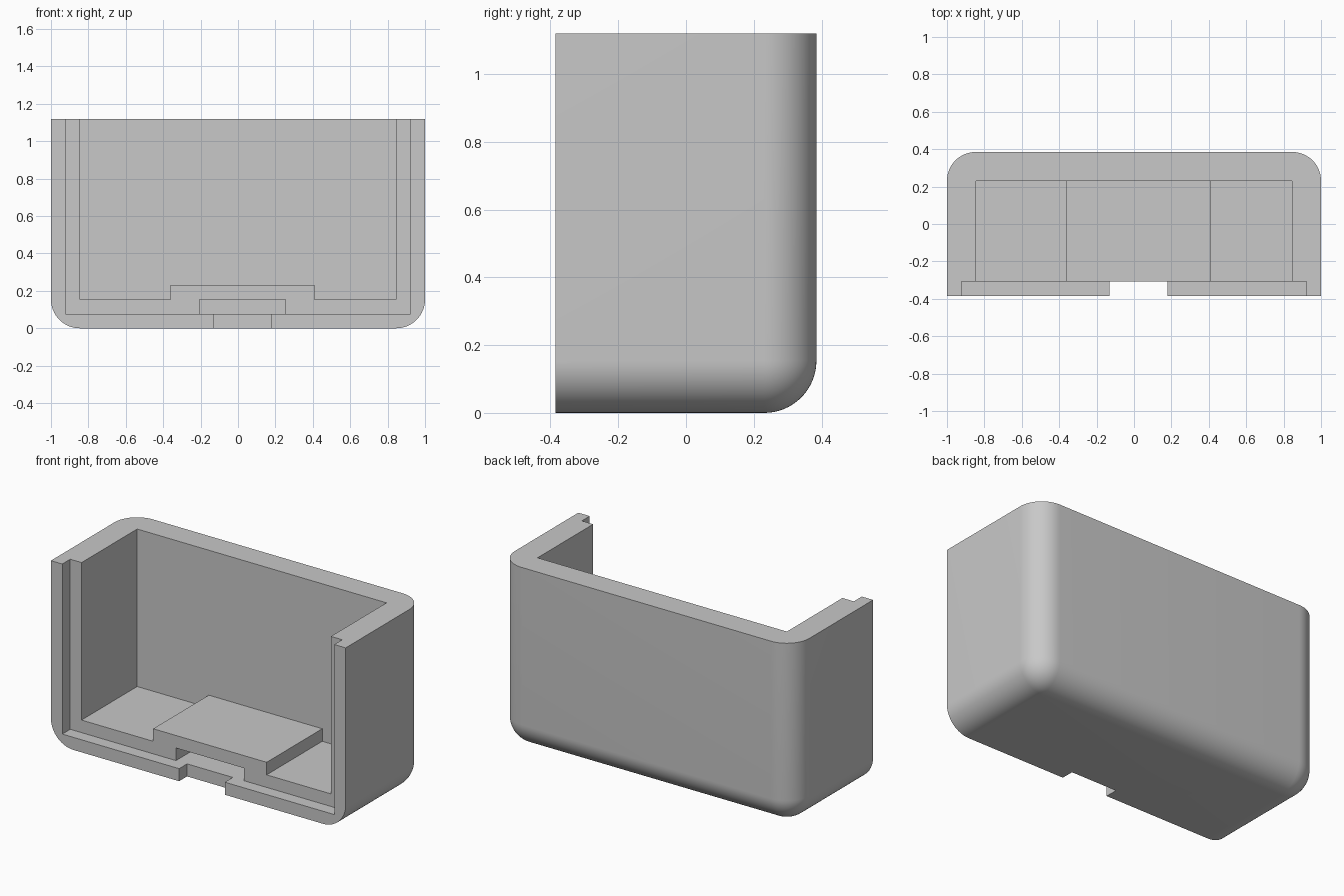
import bpy
import bmesh

if "Cube" in bpy.data.objects:
    bpy.data.objects.remove(bpy.data.objects["Cube"])

HALF_W, HALF_D, HEIGHT = 1.0, 0.385, 1.12
WALL = 0.154            # wall thickness, also the outer rounding radius
LIP = WALL / 2          # width of the stepped front rebate
INNER_X = HALF_W - WALL
INNER_BACK = HALF_D - WALL
REBATE_Y = -HALF_D + LIP
OUT = 0.5               # how far cutters reach beyond the body

grey = bpy.data.materials.new("plain grey")
grey.use_nodes = True
colour = (0.58, 0.58, 0.58, 1)
grey.diffuse_color = colour
grey.node_tree.nodes["Principled BSDF"].inputs["Base Color"].default_value = colour


def extrude_profile(name, points, front, back):
    """Solid made from an x-z outline drawn out along y."""
    bm = bmesh.new()
    face = bm.faces.new([bm.verts.new((x, front, z)) for x, z in points])
    new = bmesh.ops.extrude_face_region(bm, geom=[face])["geom"]
    for v in new:
        if isinstance(v, bmesh.types.BMVert):
            v.co.y = back
    bmesh.ops.recalc_face_normals(bm, faces=bm.faces)
    mesh = bpy.data.meshes.new(name)
    bm.to_mesh(mesh)
    bm.free()
    obj = bpy.data.objects.new(name, mesh)
    bpy.context.collection.objects.link(obj)
    mesh.materials.append(grey)
    return obj


def box(name, x0, x1, front, back, z0, z1):
    return extrude_profile(name, [(x0, z0), (x1, z0), (x1, z1), (x0, z1)], front, back)


def cut(body, cutter):
    cutter.hide_render = True
    mod = body.modifiers.new(cutter.name, "BOOLEAN")
    mod.operation = "DIFFERENCE"
    mod.solver = "EXACT"
    mod.object = cutter
    bpy.context.view_layer.objects.active = body
    bpy.ops.object.modifier_apply(modifier=mod.name)
    bpy.data.objects.remove(cutter)


# Outer body, rounded everywhere except the open front and top rims
body = box("case_half", -HALF_W, HALF_W, -HALF_D, HALF_D, 0, HEIGHT)
bm = bmesh.new()
bm.from_mesh(body.data)
rounded = [e for e in bm.edges
           if not all(v.co.y < 0 for v in e.verts)
           and not all(v.co.z > LIP for v in e.verts)
           or all(v.co.y > 0 for v in e.verts) and e.verts[0].co.x == e.verts[1].co.x]
bmesh.ops.bevel(bm, geom=rounded, offset=WALL, offset_type="OFFSET",
                segments=16, profile=0.5, affect="EDGES", clamp_overlap=False)
bm.to_mesh(body.data)
bm.free()

# Main cavity, leaving the raised platform on the floor
block_l, block_r, block_top = -0.36, 0.41, WALL + LIP
cavity = [(-INNER_X, WALL), (block_l, WALL), (block_l, block_top),
          (block_r, block_top), (block_r, WALL), (INNER_X, WALL),
          (INNER_X, HEIGHT + OUT), (-INNER_X, HEIGHT + OUT)]
cut(body, extrude_profile("cavity_cutter", cavity, -HALF_D - OUT, INNER_BACK))

# Stepped rebate around the front opening
cut(body, box("rebate_cutter", -HALF_W + LIP, HALF_W - LIP,
              -HALF_D - OUT, REBATE_Y, LIP, HEIGHT + OUT))

# Pocket under the platform
cut(body, box("pocket_cutter", -0.205, 0.255, -HALF_D - OUT, INNER_BACK, LIP, WALL))

# Notch through the front lip
cut(body, box("notch_cutter", -0.13, 0.18, -HALF_D - OUT, REBATE_Y, -OUT, WALL))

# Smooth the rounded corners, keep the cut edges sharp
bpy.ops.object.select_all(action="DESELECT")
body.select_set(True)
bpy.context.view_layer.objects.active = body
bpy.ops.object.shade_smooth_by_angle(angle=0.5)
